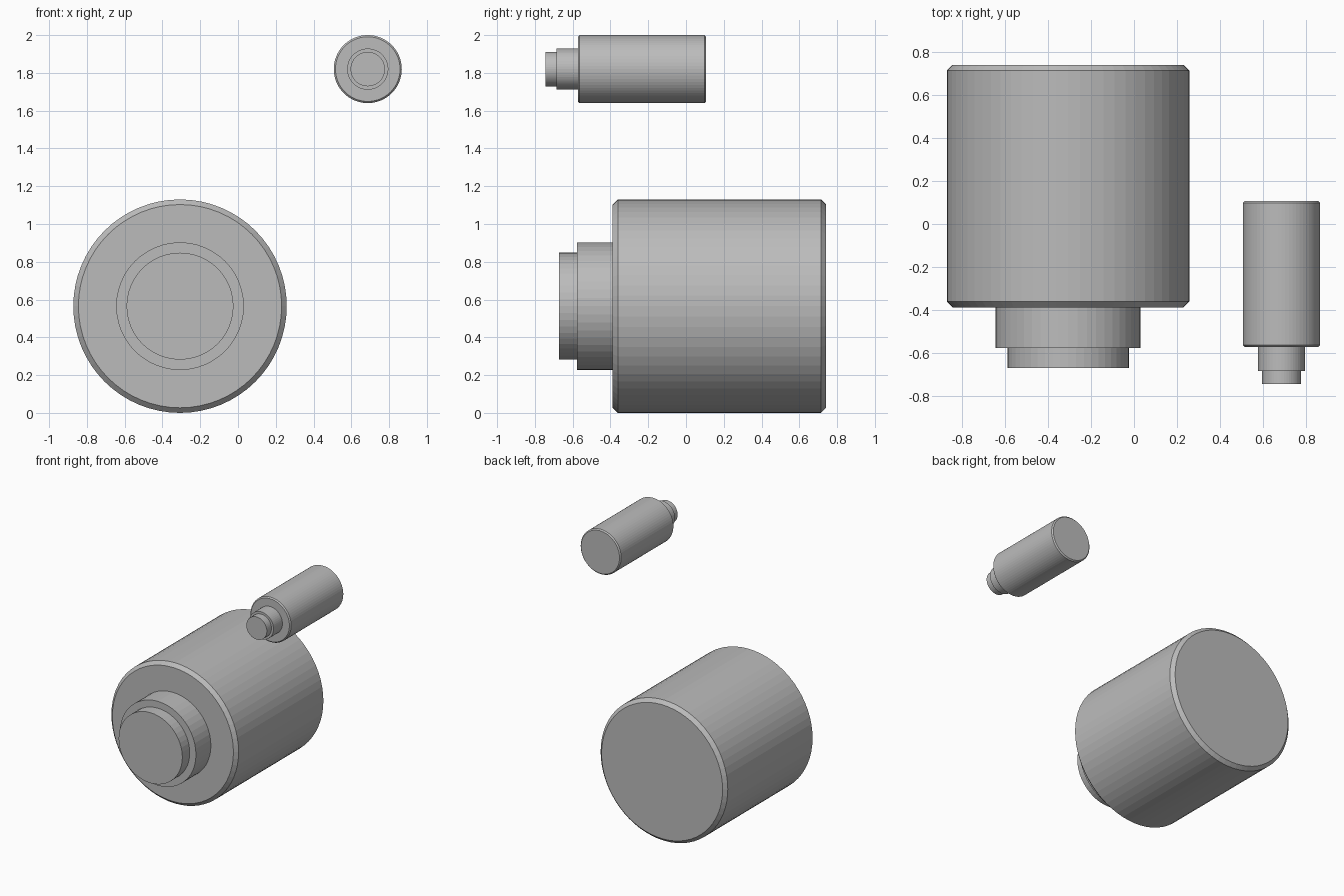
import bpy
import bmesh
from math import cos, sin, tau

default = bpy.data.objects.get("Cube")
if default:
    bpy.data.objects.remove(default, do_unlink=True)

grey = bpy.data.materials.new("plain grey")
grey.use_nodes = True
colour = (0.5, 0.5, 0.5, 1)
grey.diffuse_color = colour
grey.node_tree.nodes["Principled BSDF"].inputs["Base Color"].default_value = colour


def drum(name, x, z, radius, front, back, sides, chamfer=0.0):
    """Closed cylinder along y with optional chamfered rims."""
    profile = [(radius, front), (radius, back)]
    if chamfer:
        profile = [(radius - chamfer, front), (radius, front + chamfer),
                   (radius, back - chamfer), (radius - chamfer, back)]
    bm = bmesh.new()
    rings = [[bm.verts.new((r * cos(tau * i / sides), y, r * sin(tau * i / sides)))
              for i in range(sides)] for r, y in profile]
    for a, b in zip(rings, rings[1:]):
        for i in range(sides):
            j = (i + 1) % sides
            bm.faces.new((a[i], a[j], b[j], b[i]))
    bm.faces.new(rings[0])
    bm.faces.new(rings[-1])
    bmesh.ops.recalc_face_normals(bm, faces=bm.faces)
    mesh = bpy.data.meshes.new(name)
    bm.to_mesh(mesh)
    bm.free()
    mesh.materials.append(grey)
    obj = bpy.data.objects.new(name, mesh)
    obj.location = (x, 0, z)
    bpy.context.collection.objects.link(obj)


# Large canister: body, neck and end cap
X, Z = -0.307, 0.565
drum("large_body", X, Z, 0.565, -0.388, 0.742, 64, 0.027)
drum("large_neck", X, Z, 0.338, -0.578, -0.388, 48)
drum("large_cap", X, Z, 0.283, -0.672, -0.578, 48)

# Small canister: body, neck and end cap
X, Z = 0.687, 1.82
drum("small_body", X, Z, 0.18, -0.573, 0.107, 64, 0.009)
drum("small_neck", X, Z, 0.109, -0.686, -0.573, 48)
drum("small_cap", X, Z, 0.091, -0.745, -0.686, 48)
